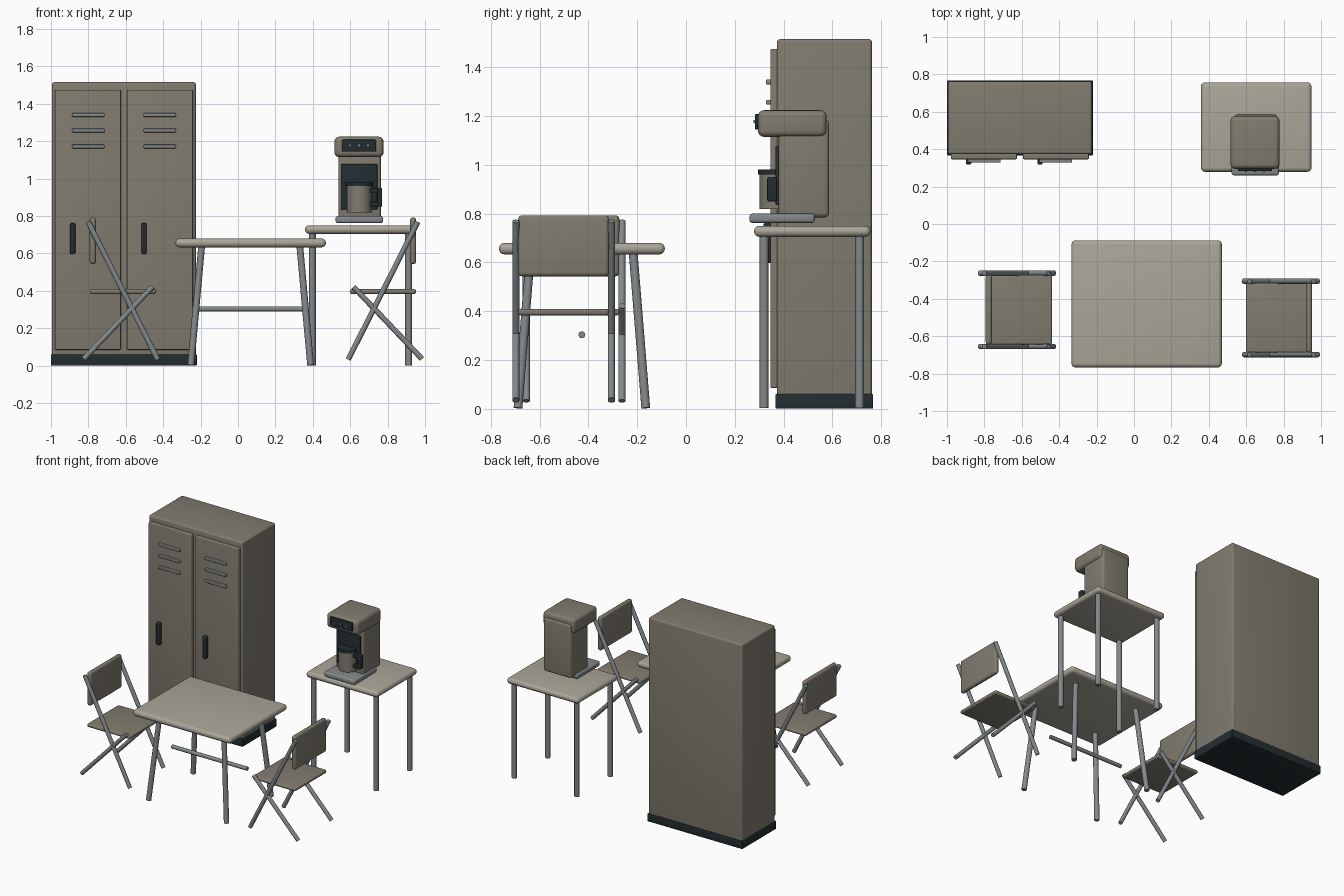
import bpy, bmesh, math
from mathutils import Vector

if "Cube" in bpy.data.objects:
    bpy.data.objects.remove(bpy.data.objects["Cube"])


def material(name, rgb):
    m = bpy.data.materials.new(name)
    m.diffuse_color = (*rgb, 1)
    m.use_nodes = True
    m.node_tree.nodes["Principled BSDF"].inputs["Base Color"].default_value = m.diffuse_color
    return m


PAINT = material("painted_metal", (0.22, 0.20, 0.16))
TOP = material("table_laminate", (0.41, 0.38, 0.32))
STEEL = material("steel", (0.23, 0.25, 0.26))
DARK = material("dark_plastic", (0.017, 0.026, 0.03))


def finish(name, bm, mat):
    mesh = bpy.data.meshes.new(name)
    bm.to_mesh(mesh)
    bm.free()
    ob = bpy.data.objects.new(name, mesh)
    bpy.context.collection.objects.link(ob)
    mesh.materials.append(mat)
    bpy.ops.object.select_all(action='DESELECT')
    bpy.context.view_layer.objects.active = ob
    ob.select_set(True)
    bpy.ops.object.shade_smooth_by_angle(angle=math.radians(35))
    return ob


def box(name, x, y, z, mat, bevel=0.0):
    """Rounded box from (min, max) ranges."""
    bm = bmesh.new()
    bmesh.ops.create_cube(bm, size=1)
    for v in bm.verts:
        v.co = [r[0] + (c + 0.5) * (r[1] - r[0]) for c, r in zip(v.co, (x, y, z))]
    if bevel:
        bmesh.ops.bevel(bm, geom=bm.edges[:], offset=bevel, segments=4,
                        profile=0.5, affect='EDGES', clamp_overlap=True)
    return finish(name, bm, mat)


def rod(name, a, b, r, mat, sides=24):
    """Cylinder between two points."""
    a, b = Vector(a), Vector(b)
    bm = bmesh.new()
    bmesh.ops.create_cone(bm, cap_ends=True, segments=sides, radius1=r, radius2=r,
                          depth=(b - a).length)
    rot = (b - a).to_track_quat('Z', 'Y').to_matrix()
    for v in bm.verts:
        v.co = rot @ v.co + (a + b) / 2
    return finish(name, bm, mat)


# Locker cabinet
box("locker_body", (-0.995, -0.225), (0.373, 0.763), (0.003, 1.516), PAINT, 0.014)
box("locker_plinth", (-1.0, -0.22), (0.367, 0.767), (0, 0.06), DARK, 0.005)
for side, x0, vx, hx in (("left", -0.979, -0.888, -0.884), ("right", -0.594, -0.506, -0.503)):
    box(f"locker_door_{side}", (x0, x0 + 0.353), (0.346, 0.38), (0.085, 1.475), PAINT, 0.006)
    for i, z in enumerate((1.34, 1.257, 1.172)):
        box(f"door_vent_{side}_{i}", (vx, vx + 0.175), (0.328, 0.35),
            (z - 0.01, z + 0.01), STEEL, 0.005)
    box(f"door_handle_{side}", (hx - 0.014, hx + 0.014), (0.318, 0.35),
        (0.597, 0.762), DARK, 0.007)

# Main table with splayed legs and a stretcher bar
box("table_top", (-0.334, 0.47), (-0.767, -0.087), (0.633, 0.68), TOP, 0.022)
TX, TY = 0.068, -0.427
for sx in (-1, 1):
    for sy in (-1, 1):
        rod("table_leg", (TX + sx * 0.32, TY + sy * 0.262, 0.003),
            (TX + sx * 0.262, TY + sy * 0.21, 0.645), 0.018, STEEL)
rod("table_stretcher", (TX - 0.31, TY, 0.303), (TX + 0.31, TY, 0.303), 0.014, STEEL)

# Side table
box("side_table_top", (0.358, 0.949), (0.279, 0.757), (0.705, 0.75), TOP, 0.022)
for x in (0.398, 0.912):
    for y in (0.32, 0.712):
        rod("side_table_leg", (x, y, 0.002), (x, y, 0.72), 0.018, STEEL)

# Coffee machine
box("machine_tray", (0.522, 0.775), (0.26, 0.528), (0.762, 0.80), STEEL, 0.012)
box("machine_body", (0.536, 0.765), (0.38, 0.587), (0.785, 1.185), PAINT, 0.018)
box("machine_head", (0.516, 0.778), (0.295, 0.577), (1.115, 1.224), PAINT, 0.025)
box("control_panel", (0.556, 0.738), (0.283, 0.31), (1.144, 1.208), DARK, 0.005)
for x in (0.599, 0.647, 0.695):
    rod("control_button", (x, 0.277, 1.178), (x, 0.29, 1.178), 0.006, STEEL, 12)
box("machine_back_panel", (0.55, 0.745), (0.367, 0.39), (0.835, 1.078), DARK, 0.005)

# Coffee cup with lid and handle
CX, CY = 0.648, 0.368
rod("cup", (CX, CY, 0.818), (CX, CY, 0.975), 0.066, PAINT, 32)
rod("cup_lid", (CX, CY, 0.96), (CX, CY, 0.981), 0.073, DARK, 32)
box("cup_handle_grip", (0.745, 0.77), (0.333, 0.372), (0.85, 0.95), DARK, 0.006)
for z in (0.85, 0.925):
    box("cup_handle_arm", (0.70, 0.76), (0.338, 0.368), (z, z + 0.025), DARK, 0.005)


# Folding chairs: the left one is the right one mirrored
def chair(side, fx, cy):
    def span(a, b):
        return tuple(sorted((fx(a), fx(b))))
    box(f"chair_seat_{side}", span(0.598, 0.952), (cy - 0.186, cy + 0.186),
        (0.383, 0.409), PAINT, 0.011)
    box(f"chair_back_{side}", span(0.919, 0.953), (cy - 0.186, cy + 0.186),
        (0.543, 0.793), PAINT, 0.016)
    for sy in (-1, 1):
        y = cy + sy * 0.196
        rod(f"chair_post_{side}", (fx(0.589), y, 0.032), (fx(0.961), y, 0.769), 0.0145, STEEL)
        rod(f"chair_rear_leg_{side}", (fx(0.984), y, 0.036), (fx(0.617), y, 0.422), 0.0145, STEEL)


chair("right", lambda x: x, -0.502)
chair("left", lambda x: 0.16 - x, -0.459)
